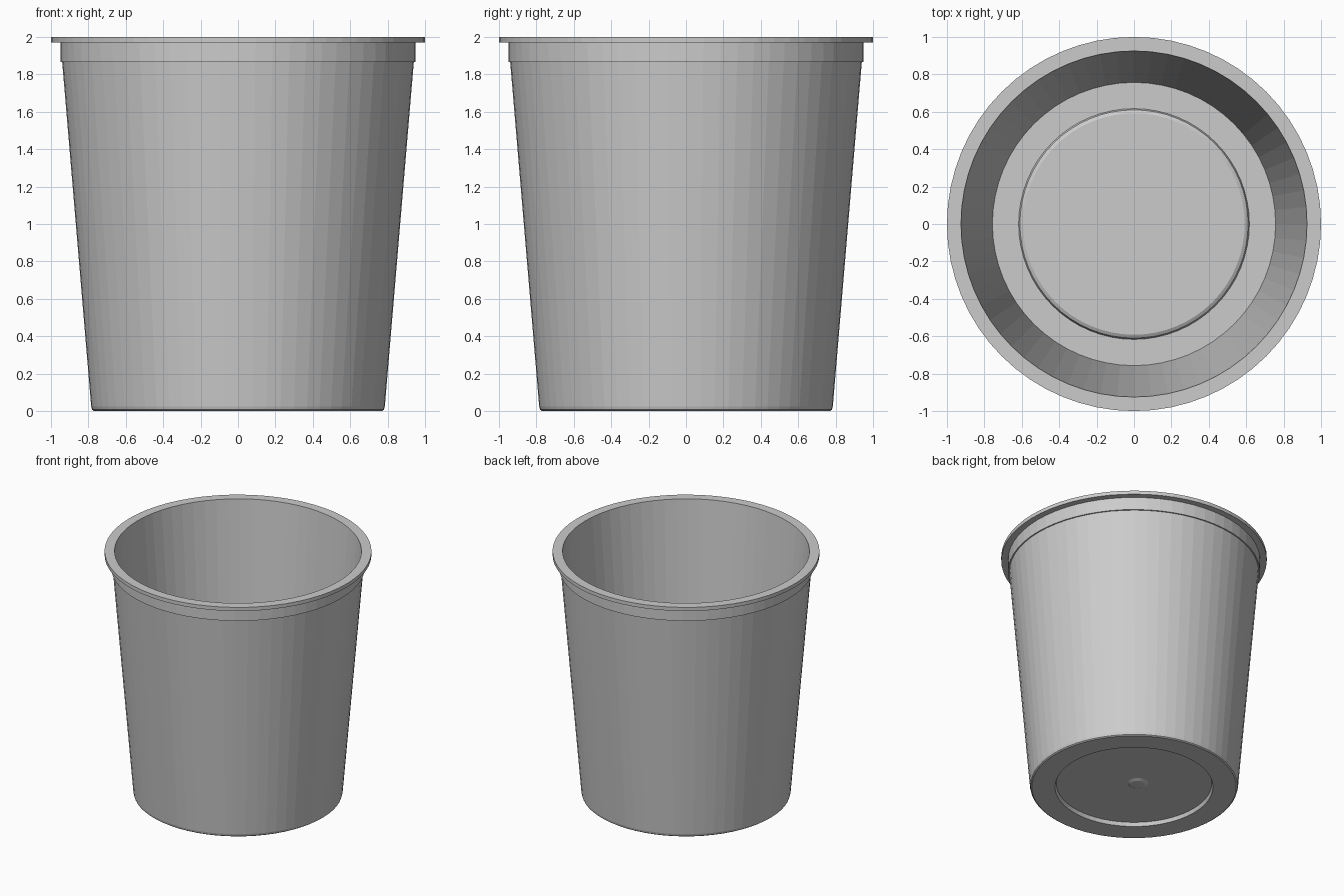
import bpy, bmesh
from math import sin, cos, pi

if "Cube" in bpy.data.objects:
    bpy.data.objects.remove(bpy.data.objects["Cube"])

SIDES = 64


def lathe(name, profile, center=(0, 0)):
    """Revolve an (r, z) profile around z; points at r = 0 become poles."""
    bm = bmesh.new()
    rings = []
    for r, z in profile:
        n = 1 if r == 0 else SIDES
        rings.append([bm.verts.new((center[0] + r * cos(2 * pi * i / SIDES),
                                    center[1] + r * sin(2 * pi * i / SIDES), z))
                      for i in range(n)])
    for a, b in zip(rings, rings[1:]):
        for i in range(SIDES):
            j = (i + 1) % SIDES
            quad = [a[i % len(a)], a[j % len(a)], b[j % len(b)], b[i % len(b)]]
            bm.faces.new(list(dict.fromkeys(quad)))
    bmesh.ops.recalc_face_normals(bm, faces=bm.faces)
    mesh = bpy.data.meshes.new(name)
    bm.to_mesh(mesh)
    bm.free()
    obj = bpy.data.objects.new(name, mesh)
    bpy.context.collection.objects.link(obj)
    return obj


# Thin tapered cup: recessed underside, wall, collar, rim, inside, raised floor
lathe("cup", [
    (0, 0.03), (0.585, 0.03), (0.595, 0.0),                  # underside recess
    (0.77, 0.0), (0.78, 0.007), (0.785, 0.025),              # rounded foot
    (0.94, 1.865), (0.95, 1.865), (0.95, 1.97),              # wall and collar
    (1.0, 1.97), (1.0, 2.0), (0.925, 2.0),                   # rim flange
    (0.757, 0.03), (0.617, 0.03), (0.61, 0.05),              # inside wall, floor
    (0.592, 0.06), (0, 0.06)])                               # raised floor disc

# Small moulding nub under the base
lathe("moulding_nub", [
    (0, 0.018), (0.055, 0.02), (0.08, 0.03), (0, 0.034)], (-0.02, 0.02))
